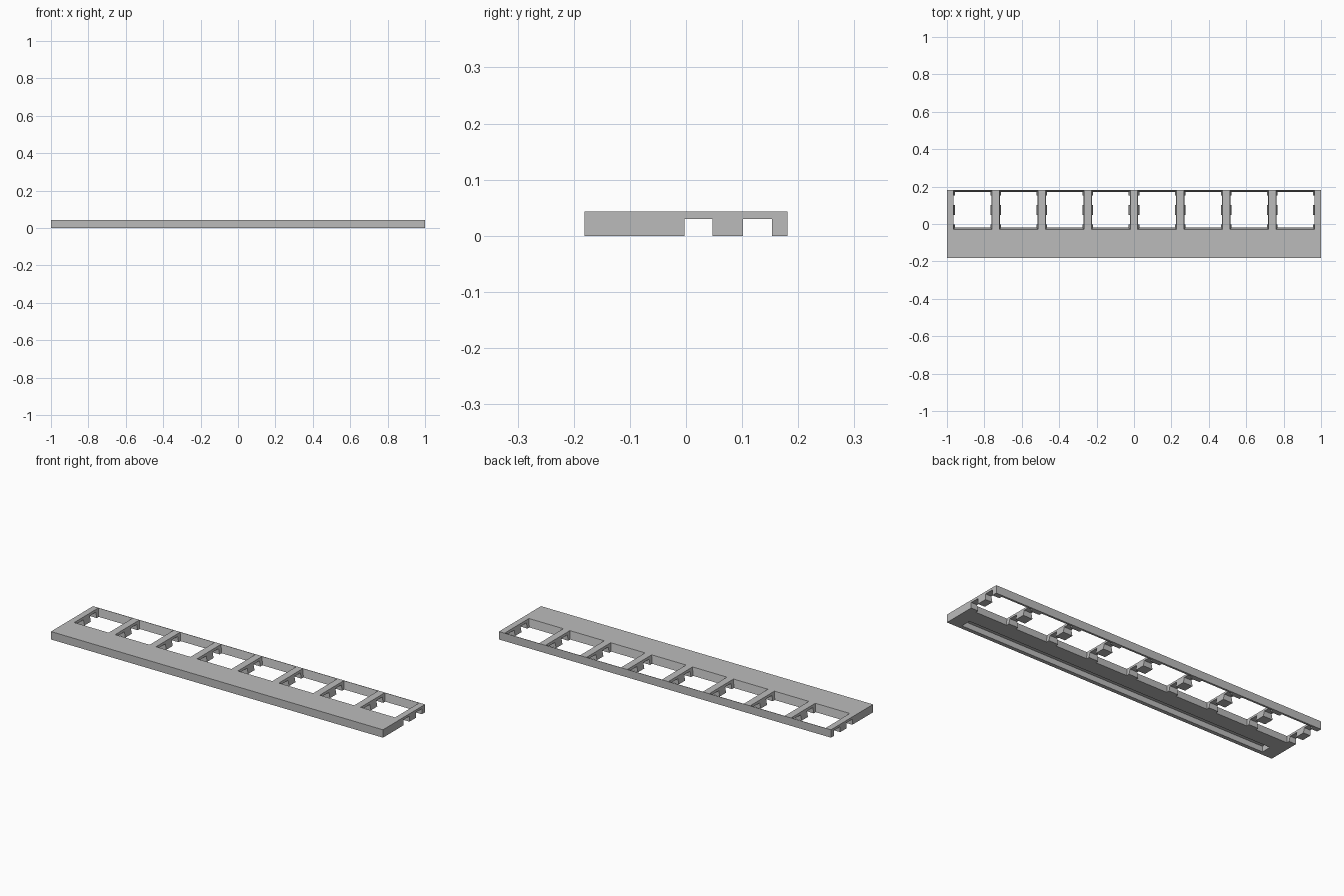
import bpy
import bmesh
from mathutils import Vector

cube = bpy.data.objects.get("Cube")
if cube:
    bpy.data.objects.remove(cube, do_unlink=True)

DEPTH, HEIGHT, SLOT_H = 0.362, 0.043, 0.03
PITCH, COUNT, ROW_Y = 0.2465, 8, 0.075

grey = bpy.data.materials.new("plain grey")
grey.use_nodes = True
colour = (0.5, 0.5, 0.5, 1)
grey.diffuse_color = colour
grey.node_tree.nodes["Principled BSDF"].inputs["Base Color"].default_value = colour


def make_box(name, low, high, taper=0.0):
    """Box from low to high; taper widens the top on every side."""
    low, high = Vector(low), Vector(high)
    bm = bmesh.new()
    bmesh.ops.create_cube(bm, size=1)
    for v in bm.verts:
        side = v.co.copy()
        for i in range(3):
            v.co[i] = high[i] if side[i] > 0 else low[i]
        if side.z > 0:
            v.co.x += taper if side.x > 0 else -taper
            v.co.y += taper if side.y > 0 else -taper
    mesh = bpy.data.meshes.new(name)
    bm.to_mesh(mesh)
    bm.free()
    obj = bpy.data.objects.new(name, mesh)
    bpy.context.collection.objects.link(obj)
    mesh.materials.append(grey)
    return obj


def cut(target, cutter):
    """Subtract the cutter from the target and remove the cutter."""
    cutter.hide_render = True
    mod = target.modifiers.new("cut", "BOOLEAN")
    mod.operation = "DIFFERENCE"
    mod.solver = "EXACT"
    mod.object = cutter
    bpy.context.view_layer.objects.active = target
    bpy.ops.object.modifier_apply(modifier=mod.name)
    bpy.data.objects.remove(cutter, do_unlink=True)


# Main slab
frame = make_box("window_frame", (-1, -DEPTH / 2, 0), (1, DEPTH / 2, HEIGHT))

# Two channels running lengthwise under the dividers, open at both ends
for y0, y1 in ((-0.003, 0.047), (0.102, 0.153)):
    cut(frame, make_box("channel", (-1.1, y0, -0.02), (1.1, y1, SLOT_H)))

# Closed groove under the front slab
cut(frame, make_box("groove", (-0.925, -0.16, -0.02), (0.925, -0.105, SLOT_H)))

# Row of square windows, slightly wider at the top
SLOPE, HALF, OVER = 0.2, 0.095, 0.01
for i in range(COUNT):
    x = (i - (COUNT - 1) / 2) * PITCH
    half = HALF - SLOPE * OVER
    cut(frame, make_box("window", (x - half, ROW_Y - half, -OVER),
                        (x + half, ROW_Y + half, HEIGHT + OVER),
                        SLOPE * (HEIGHT + 2 * OVER)))
